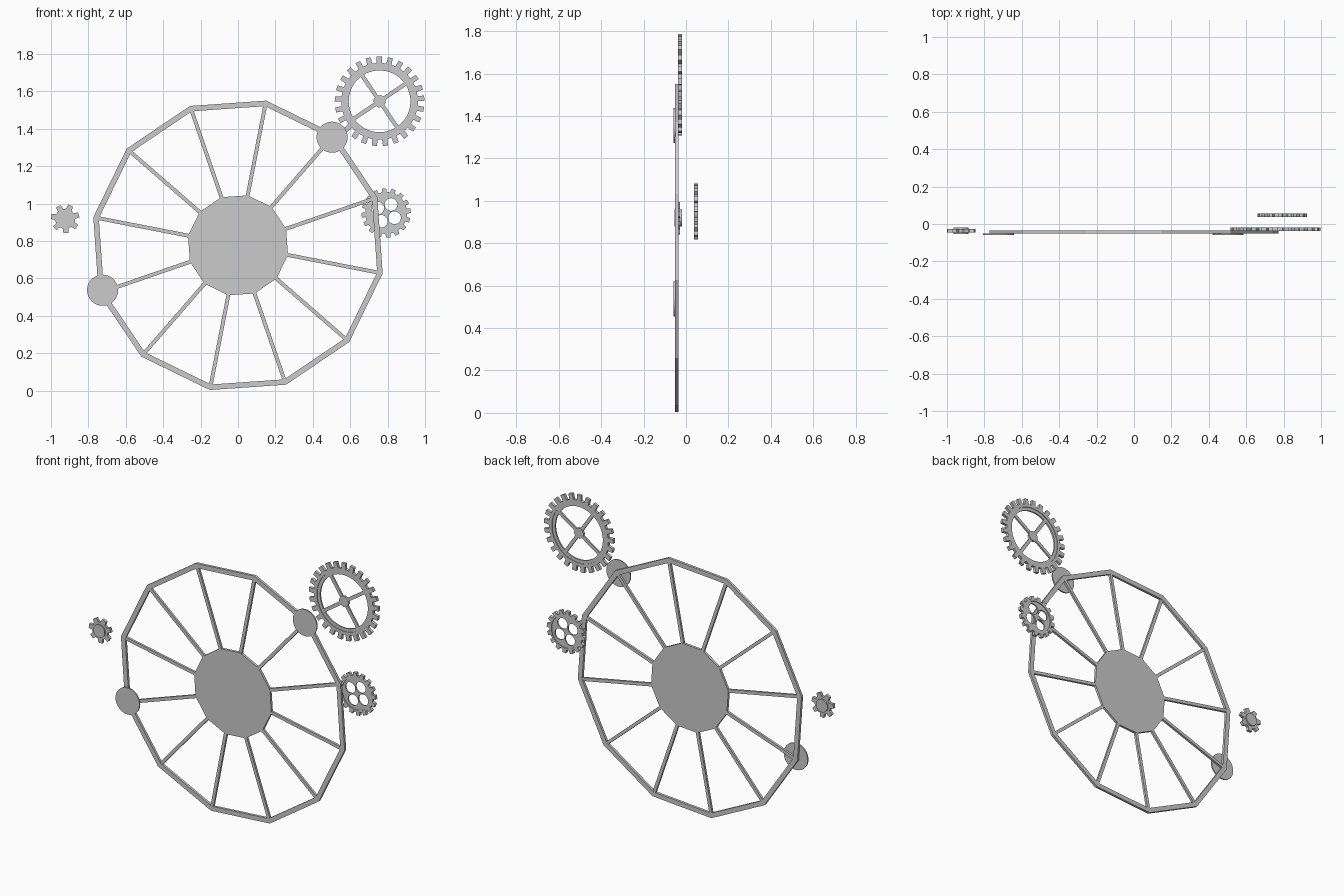
import bpy, bmesh, math
from mathutils import Matrix

if "Cube" in bpy.data.objects:
    bpy.data.objects.remove(bpy.data.objects["Cube"])

metal = bpy.data.materials.new("light_grey_metal")
metal.diffuse_color = (0.6, 0.6, 0.6, 1)
metal.use_nodes = True
metal.node_tree.nodes["Principled BSDF"].inputs["Base Color"].default_value = metal.diffuse_color


def polar(c, r, deg):
    a = math.radians(deg)
    return (c[0] + r * math.cos(a), c[1] + r * math.sin(a))


def ngon(c, r, n, phase=0):
    return [polar(c, r, phase + 360 * i / n) for i in range(n)]


def bar(c, r0, r1, width, deg):
    """Radial strip outline from radius r0 to r1."""
    a, b = polar(c, r0, deg), polar(c, r1, deg)
    nx, ny = polar((0, 0), width / 2, deg + 90)
    return [(a[0] - nx, a[1] - ny), (b[0] - nx, b[1] - ny),
            (b[0] + nx, b[1] + ny), (a[0] + nx, a[1] + ny)]


def toothed(c, root, tip, n, phase, root_frac, tip_frac):
    """Gear outline; fractions give the tooth width relative to its pitch."""
    step, pts = 360 / n, []
    for i in range(n):
        a = phase + i * step
        pts += [polar(c, root, a - step * root_frac / 2), polar(c, tip, a - step * tip_frac / 2),
                polar(c, tip, a + step * tip_frac / 2), polar(c, root, a + step * root_frac / 2)]
    return pts


def plate(name, loops, y0, y1):
    """Upright plate from x/z outlines (inner loops are holes), between y0 and y1."""
    cu = bpy.data.curves.new(name, 'CURVE')
    cu.dimensions, cu.fill_mode, cu.extrude = '2D', 'BOTH', (y1 - y0) / 2
    for pts in loops:
        s = cu.splines.new('POLY')
        s.points.add(len(pts) - 1)
        for p, (x, z) in zip(s.points, pts):
            p.co = (x, z, 0, 1)
        s.use_cyclic_u = True
    tmp = bpy.data.objects.new("outline", cu)
    bpy.context.collection.objects.link(tmp)
    dg = bpy.context.evaluated_depsgraph_get()
    me = bpy.data.meshes.new_from_object(tmp.evaluated_get(dg))
    bpy.data.objects.remove(tmp)
    me.transform(Matrix.Translation((0, (y0 + y1) / 2, 0)) @ Matrix.Rotation(math.pi / 2, 4, 'X'))
    bm = bmesh.new()
    bm.from_mesh(me)
    bmesh.ops.remove_doubles(bm, verts=bm.verts, dist=1e-5)
    bmesh.ops.recalc_face_normals(bm, faces=bm.faces)
    bm.to_mesh(me)
    bm.free()
    me.materials.clear()
    me.materials.append(metal)
    ob = bpy.data.objects.new(name, me)
    bpy.context.collection.objects.link(ob)
    bpy.ops.object.select_all(action='DESELECT')
    ob.select_set(True)
    bpy.context.view_layer.objects.active = ob
    bpy.ops.object.shade_smooth_by_angle(angle=math.radians(25))


# Large twelve-sided wheel: rim, hub and spokes
W, PH = (0, 0.777), 19
plate("wheel_rim", [ngon(W, 0.788, 12, PH), ngon(W, 0.758, 12, PH)], -0.052, -0.036)
plate("wheel_hub", [ngon(W, 0.272, 12, PH)], -0.052, -0.036)
for k in range(12):
    plate("wheel_spoke", [bar(W, 0.26, 0.765, 0.02, PH + 30 * k)], -0.051, -0.037)

# Round discs in front of two rim corners
for c in ((0.503, 1.355), (-0.724, 0.537)):
    plate("rim_disc", [ngon(c, 0.083, 48)], -0.058, -0.05)

# Large gear with four spokes
G = (0.757, 1.547)
plate("large_gear_teeth", [toothed(G, 0.205, 0.24, 25, 4, 0.55, 0.45), ngon(G, 0.185, 72)],
      -0.038, -0.02)
plate("large_gear_inner_rim", [ngon(G, 0.186, 72), ngon(G, 0.165, 72)], -0.034, -0.024)
plate("large_gear_hub", [ngon(G, 0.034, 8, 34)], -0.036, -0.022)
for k in range(4):
    plate("large_gear_spoke", [bar(G, 0.025, 0.17, 0.021, 34 + 90 * k)], -0.034, -0.024)

# Small gear with four round openings
S = (0.792, 0.95)
plate("small_gear_teeth", [toothed(S, 0.112, 0.132, 16, 5, 0.6, 0.45), ngon(S, 0.1, 48)],
      0.038, 0.057)
plate("small_gear_web", [ngon(S, 0.101, 48)] +
      [ngon(polar(S, 0.052, 60 + 90 * k), 0.034, 24) for k in range(4)], 0.043, 0.052)

# Little pinion with a thicker boss
P = (-0.924, 0.919)
plate("pinion_teeth", [toothed(P, 0.054, 0.077, 7, 16, 0.65, 0.4)], -0.046, -0.028)
plate("pinion_boss", [ngon(P, 0.04, 32)], -0.054, -0.02)
